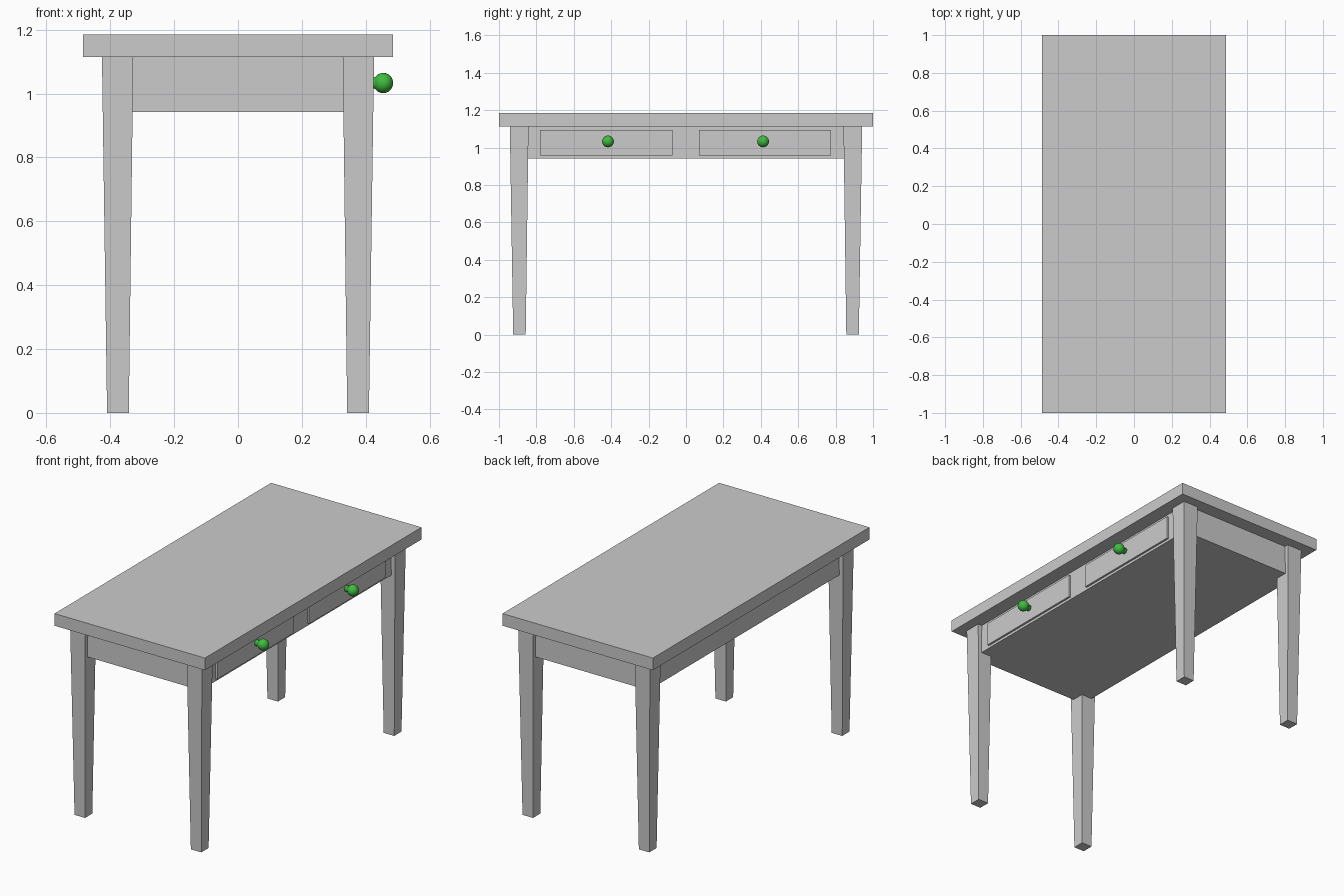
import bpy, bmesh, math
from mathutils import Matrix

if "Cube" in bpy.data.objects:
    bpy.data.objects.remove(bpy.data.objects["Cube"])


def finish(name, bm):
    bmesh.ops.recalc_face_normals(bm, faces=bm.faces)
    me = bpy.data.meshes.new(name)
    bm.to_mesh(me)
    bm.free()
    ob = bpy.data.objects.new(name, me)
    bpy.context.collection.objects.link(ob)
    return ob


def box(name, lo, hi):
    bm = bmesh.new()
    bmesh.ops.create_cube(bm, size=1)
    for v in bm.verts:
        v.co = [(a + b) / 2 + c * (b - a) for a, b, c in zip(lo, hi, v.co)]
    return finish(name, bm)


def leg(name, sx, sy):
    bm = bmesh.new()
    rings = []
    for z, x0, x1, y0, y1 in ((0, .342, .41, .857, .924), (1.114, .328, .426, .842, .942)):
        rings.append([bm.verts.new((sx * x, sy * y, z))
                      for x, y in ((x0, y0), (x1, y0), (x1, y1), (x0, y1))])
    low, top = rings
    bm.faces.new(low)
    bm.faces.new(top)
    for i in range(4):
        j = (i + 1) % 4
        bm.faces.new((low[i], low[j], top[j], top[i]))
    return finish(name, bm)


def knob(name, y, z, mat):
    # Turned profile (x, radius) spun about the x axis
    profile = [(.405, 0), (.405, .018), (.425, .017), (.431, .019)]
    for i in range(8):
        a = math.radians(140 - 20 * i)
        profile.append((.455 + .031 * math.cos(a), .032 * math.sin(a)))
    bm = bmesh.new()
    vs = [bm.verts.new((x, r, 0)) for x, r in profile]
    es = [bm.edges.new(p) for p in zip(vs, vs[1:])]
    bmesh.ops.spin(bm, geom=vs + es, cent=(0, 0, 0), axis=(1, 0, 0),
                   angle=math.tau, steps=24)
    bmesh.ops.remove_doubles(bm, verts=bm.verts, dist=1e-4)
    bmesh.ops.transform(bm, matrix=Matrix.Translation((0, y, z)), verts=bm.verts)
    for f in bm.faces:
        f.smooth = True
    ob = finish(name, bm)
    ob.data.materials.append(mat)
    return ob


green = bpy.data.materials.new("green")
green.diffuse_color = (.05, .5, .05, 1)
green.use_nodes = True
green.node_tree.nodes["Principled BSDF"].inputs["Base Color"].default_value = green.diffuse_color

# Top slab and the closed apron case
box("table_top", (-.486, -1, 1.114), (.486, 1, 1.185))
box("apron", (-.4, -.918, .942), (.4, .918, 1.114))

# Tapered legs
for xn, sx in (("left", -1), ("right", 1)):
    for yn, sy in (("front", -1), ("back", 1)):
        leg(f"{yn}_{xn}_leg", sx, sy)

# Drawer fronts with knobs on the right side
for n, y0, y1, yk in (("front", -.78, -.073, -.417), ("back", .069, .776, .412)):
    box(f"{n}_drawer", (.38, y0, .957), (.412, y1, 1.095))
    knob(f"{n}_drawer_knob", yk, 1.033, green)
